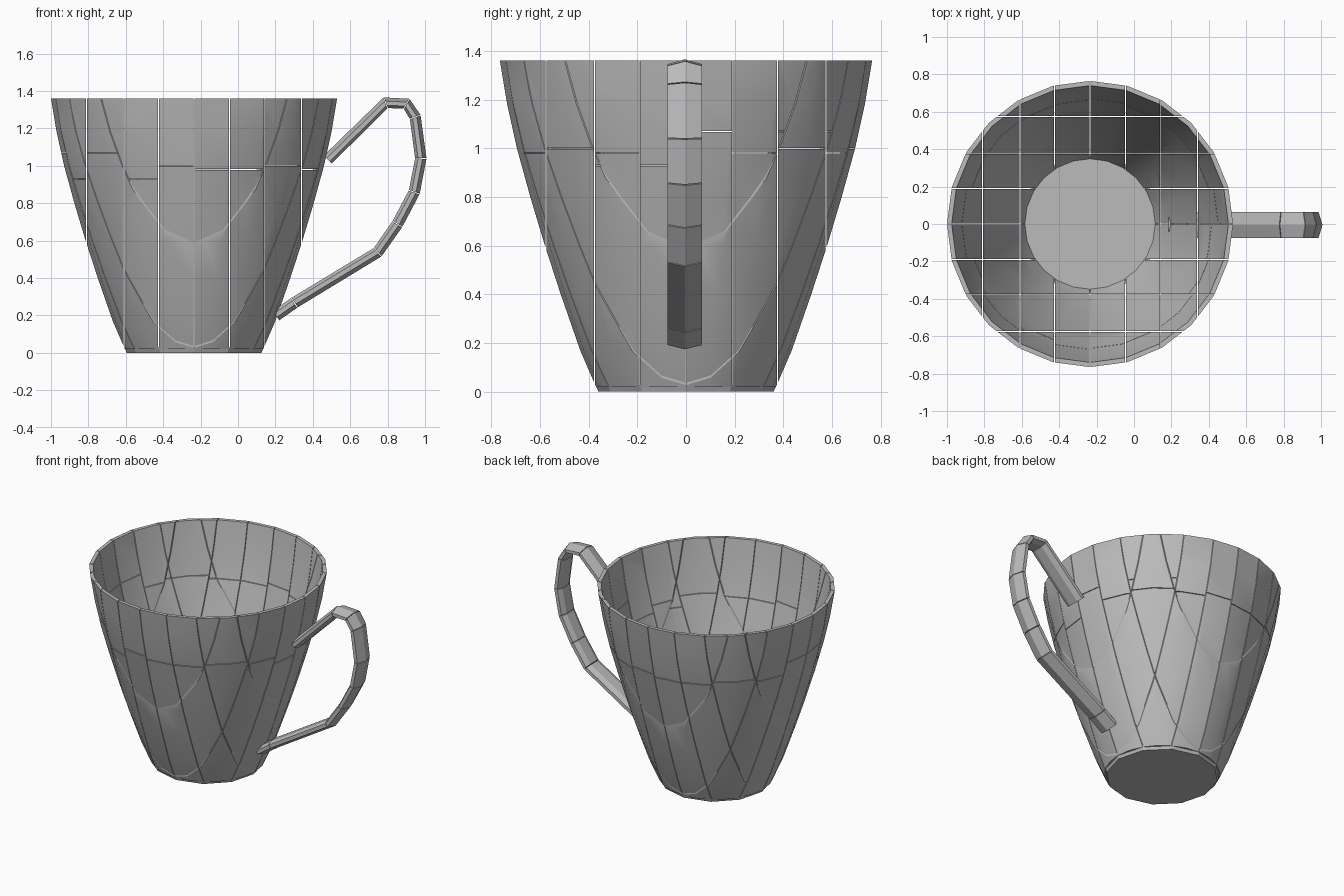
import bpy, bmesh, math, random
from mathutils import Vector

random.seed(4)
if "Cube" in bpy.data.objects:
    bpy.data.objects.remove(bpy.data.objects["Cube"])

grey = bpy.data.materials.new("plain grey")
grey.use_nodes = True
grey.diffuse_color = (0.5, 0.5, 0.5, 1)
grey.node_tree.nodes["Principled BSDF"].inputs["Base Color"].default_value = (0.5, 0.5, 0.5, 1)

CENTRE = Vector((-0.235, 0, 0))
GAP = 0.002


def finish(bm, name, location=(0, 0, 0)):
    bmesh.ops.recalc_face_normals(bm, faces=bm.faces)
    mesh = bpy.data.meshes.new(name)
    bm.to_mesh(mesh)
    bm.free()
    mesh.materials.append(grey)
    obj = bpy.data.objects.new(name, mesh)
    obj.location = location
    bpy.context.collection.objects.link(obj)
    bpy.ops.object.select_all(action="DESELECT")
    obj.select_set(True)
    bpy.context.view_layer.objects.active = obj
    bpy.ops.object.shade_smooth_by_angle(angle=math.radians(20))
    return obj


def cut(bm, axis, value, keep_above):
    """Trim to one side of an axis plane and cap the opening."""
    if not bm.faces:
        return
    normal = Vector((0, 0, 0))
    normal[axis] = -1 if keep_above else 1
    point = Vector((0, 0, 0))
    point[axis] = value
    result = bmesh.ops.bisect_plane(
        bm, geom=bm.verts[:] + bm.edges[:] + bm.faces[:], dist=1e-5,
        plane_co=point, plane_no=normal, clear_outer=True)
    edges = [e for e in result["geom_cut"] if isinstance(e, bmesh.types.BMEdge) and e.is_valid]
    if edges:
        bmesh.ops.holes_fill(bm, edges=edges, sides=0)


def slab(bm, axis, low, high):
    cut(bm, axis, low + GAP, True)
    cut(bm, axis, high - GAP, False)


# Whole cup wall, turned from a closed profile
outer = [(0.37, 0.02), (0.435, 0.17), (0.515, 0.4), (0.58, 0.6),
         (0.64, 0.8), (0.695, 1.0), (0.735, 1.18), (0.765, 1.36)]
inner = [(r - 0.025, z) for r, z in reversed(outer)]
wall = bmesh.new()
ring = [wall.verts.new((r, 0, z)) for r, z in outer + inner]
edges = [wall.edges.new((a, b)) for a, b in zip(ring, ring[1:] + ring[:1])]
bmesh.ops.spin(wall, geom=ring + edges, cent=(0, 0, 0), axis=(0, 0, 1),
               angle=math.tau, steps=24, use_merge=False)
bmesh.ops.remove_doubles(wall, verts=wall.verts, dist=1e-4)
bmesh.ops.recalc_face_normals(wall, faces=wall.faces)

# Wall split into upright planks with staggered cross joints
planks = bmesh.new()
half = [0.19, 0.375, 0.575, 0.8]
lines = [-v for v in reversed(half)] + [0] + half
for x0, x1 in zip(lines, lines[1:]):
    column = wall.copy()
    slab(column, 0, x0, x1)
    for y0, y1 in zip(lines, lines[1:]):
        cell = column.copy()
        slab(cell, 1, y0, y1)
        joint = random.choice((0.93, 0.98, 1.0, 1.07))
        for z0, z1 in ((0, joint), (joint, 1.4)):
            piece = cell.copy()
            slab(piece, 2, z0, z1)
            if piece.faces:
                temp = bpy.data.meshes.new("plank_temp")
                piece.to_mesh(temp)
                planks.from_mesh(temp)
                bpy.data.meshes.remove(temp)
            piece.free()
        cell.free()
    column.free()
wall.free()
finish(planks, "cup_wall", CENTRE)

# Base plate
base = bmesh.new()
bmesh.ops.create_cone(base, cap_ends=True, segments=12, radius1=0.36, radius2=0.372, depth=0.028)
bmesh.ops.translate(base, verts=base.verts, vec=(0, 0, 0.014))
finish(base, "cup_base", CENTRE)

# Handle: straight blocks mitred along a path in the xz plane
path = [Vector((x, 0, z)) for x, z in (
    (0.48, 1.03), (0.79, 1.335), (0.9, 1.33), (0.945, 1.26), (0.975, 1.04),
    (0.94, 0.86), (0.85, 0.69), (0.745, 0.54), (0.3, 0.27), (0.2, 0.2))]
section = [(-0.07, -0.012), (-0.035, -0.028), (0.035, -0.028),
           (0.07, -0.012), (0.07, 0.012), (0, 0.033), (-0.07, 0.012)]
handle = bmesh.new()
for i, (start, end) in enumerate(zip(path, path[1:])):
    along = (end - start).normalized()
    verts = []
    for j, inward in ((i, 1), (i + 1, -1)):
        before = (path[j] - path[max(j - 1, 0)]).normalized()
        after = (path[min(j + 1, len(path) - 1)] - path[j]).normalized()
        tangent = (before + after).normalized()
        out = Vector((-tangent.z, 0, tangent.x))
        centre = path[j] + along * GAP * inward
        verts += [handle.verts.new(centre + out * n + Vector((0, y - 0.005, 0))) for y, n in section]
    bmesh.ops.convex_hull(handle, input=verts)
finish(handle, "handle")
